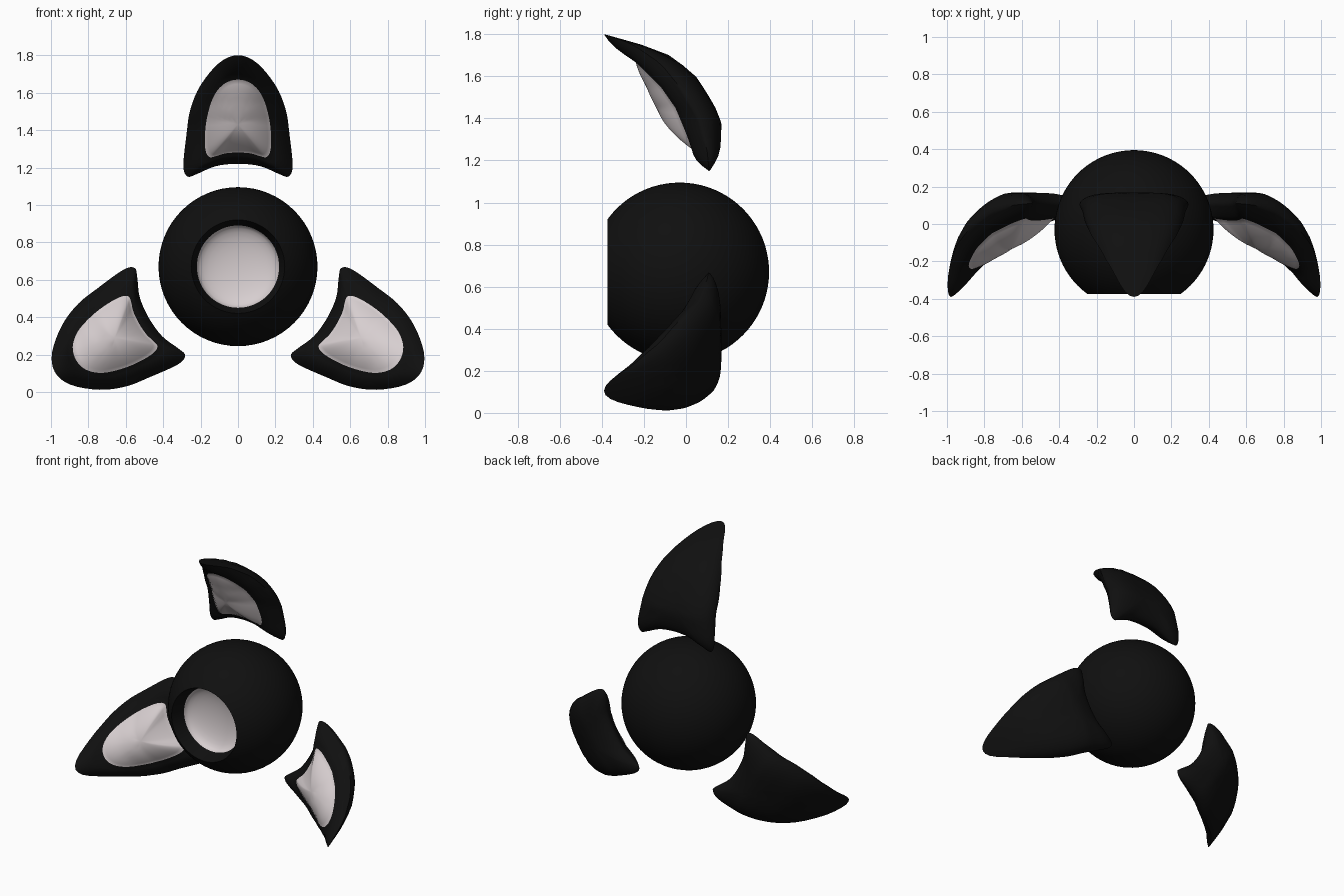
import bpy, bmesh, math
from mathutils import Vector, Matrix

cube = bpy.data.objects.get("Cube")
if cube:
    bpy.data.objects.remove(cube, do_unlink=True)


def material(name, rgb):
    m = bpy.data.materials.new(name)
    m.use_nodes = True
    m.diffuse_color = (*rgb, 1)
    bsdf = m.node_tree.nodes["Principled BSDF"]
    bsdf.inputs["Base Color"].default_value = (*rgb, 1)
    bsdf.inputs["Roughness"].default_value = 0.6
    return m


BLACK = material("soft black", (0.005, 0.005, 0.005))
PALE = material("pale warm grey", (0.68, 0.62, 0.63))
CENTRE = Vector((0, 0, 0.67))


def skin(name, rings, start, end, pale_rings):
    """Join closed rings of points, capped by a point at each end."""
    bm = bmesh.new()
    loops = [[bm.verts.new(p) for p in ring] for ring in rings]
    n = len(loops[0])
    a, b = bm.verts.new(start), bm.verts.new(end)
    for i in range(n):
        j = (i + 1) % n
        bm.faces.new((a, loops[0][i], loops[0][j])).material_index = int(0 in pale_rings)
        for k in range(len(loops) - 1):
            f = bm.faces.new((loops[k][i], loops[k + 1][i], loops[k + 1][j], loops[k][j]))
            f.material_index = int(k + 1 in pale_rings)
        last = bm.faces.new((loops[-1][i], b, loops[-1][j]))
        last.material_index = int(len(loops) in pale_rings)
    bmesh.ops.recalc_face_normals(bm, faces=bm.faces)
    me = bpy.data.meshes.new(name)
    bm.to_mesh(me)
    bm.free()
    me.materials.append(BLACK)
    me.materials.append(PALE)
    ob = bpy.data.objects.new(name, me)
    bpy.context.collection.objects.link(ob)
    bpy.ops.object.select_all(action="DESELECT")
    ob.select_set(True)
    bpy.context.view_layer.objects.active = ob
    bpy.ops.object.shade_smooth_by_angle(angle=math.radians(50))
    return ob


# Ball with a round opening at the front and a shallow pale dish inside
R, BALL_Y, RIM = 0.425, -0.03, 0.25
stop = math.pi - math.asin(RIM / R)
profile = [(R * math.sin(stop * k / 32), BALL_Y + R * math.cos(stop * k / 32))
           for k in range(1, 33)]
profile.append((0.22, -0.28))
first_pale = len(profile)
profile += [(0.22 * math.cos(a), -0.28 + 0.07 * math.sin(a))
            for a in (math.pi / 2 * k / 8 for k in range(1, 8))]
rings = [[CENTRE + Vector((r * math.cos(t), y, r * math.sin(t)))
          for t in (math.tau * i / 64 for i in range(64))] for r, y in profile]
skin("ball", rings, CENTRE + Vector((0, BALL_Y + R, 0)), CENTRE + Vector((0, -0.21, 0)),
     range(first_pale, len(profile) + 1))


def curve_at(points, z):
    """Smooth height lookup through (z, y) points."""
    if z <= points[0][0]:
        return points[0][1]
    for k in range(len(points) - 1):
        (z0, y0), (z1, y1) = points[k], points[k + 1]
        if z <= z1:
            return y0 + (y1 - y0) * (z - z0) / (z1 - z0)
    return points[-1][1]


def closed_curve(half, steps=4):
    """Mirror a half outline and round it off."""
    pts = [Vector(p) for p in half]
    pts += [Vector((-p.x, p.y)) for p in reversed(pts[1:-1])]
    out, n = [], len(pts)
    for i in range(n):
        p0, p1, p2, p3 = (pts[(i + d) % n] for d in (-1, 0, 1, 2))
        for s in range(steps):
            t = s / steps
            out.append(0.5 * (2 * p1 + (p2 - p0) * t + (2 * p0 - 5 * p1 + 4 * p2 - p3) * t**2
                              + (3 * p1 - p0 - 3 * p2 + p3) * t**3))
    return out


# Petal outline and inner pad outline as (x, z), top to bottom
outline = closed_curve([(0, 1.8), (.1, 1.76), (.2, 1.64), (.255, 1.51), (.275, 1.38),
                        (.292, 1.21), (.27, 1.152), (.22, 1.165), (.12, 1.207), (0, 1.22)])
pad = closed_curve([(0, 1.67), (.07, 1.65), (.125, 1.59), (.158, 1.5), (.175, 1.4),
                    (.175, 1.3), (.155, 1.257), (.12, 1.26), (.07, 1.275), (0, 1.28)])
# Depth of the rim, pad edge and back, each by height
rim_y = [(1.15, .11), (1.25, .10), (1.4, .06), (1.55, -.03), (1.66, -.12),
         (1.75, -.25), (1.78, -.33), (1.8, -.39)]
pad_y = [(1.25, .03), (1.33, 0), (1.45, -.05), (1.55, -.12), (1.67, -.24)]
back_y = [(1.15, .13), (1.2, .16), (1.25, .168), (1.38, .168), (1.45, .14), (1.5, .112),
          (1.6, .05), (1.7, -.06), (1.75, -.19), (1.8, -.37)]
MID = Vector((0, 1.43))


def pad_point(p, s):
    q = MID.lerp(p, s)
    return Vector((q.x, curve_at(pad_y, q.y) - 0.09 * (1 - s * s), q.y))


def rim_point(p):
    return Vector((p.x, curve_at(rim_y, p.y), p.y))


def border_point(i, t):
    q = pad_point(pad[i], 1).lerp(rim_point(outline[i]), t)
    q.y -= 0.02 * math.sin(math.pi * t)
    return q


def back_point(p, s):
    q = MID.lerp(p, s)
    y = curve_at(rim_y, q.y)
    y += (curve_at(back_y, q.y) - y) * math.sqrt(1 - s**4)
    return Vector((q.x, y, q.y))


pad_steps = (.15, .3, .45, .6, .75, .9, 1)
petal_rings = [[pad_point(p, s) for p in pad] for s in pad_steps]
petal_rings += [[border_point(i, t) for i in range(len(pad))] for t in (.25, .5, .75, .93, 1)]
petal_rings += [[back_point(p, s) for p in outline]
                for s in (.985, .94, .87, .75, .6, .45, .3, .15)]

# Three petals spaced evenly around the ball
for name, angle in (("top_petal", 0), ("left_petal", 120), ("right_petal", -120)):
    turn = (Matrix.Translation(CENTRE) @ Matrix.Rotation(math.radians(angle), 4, "Y")
            @ Matrix.Translation(-CENTRE))
    skin(name, [[turn @ p for p in ring] for ring in petal_rings],
         turn @ pad_point(MID, 0), turn @ back_point(MID, 0), range(len(pad_steps)))
